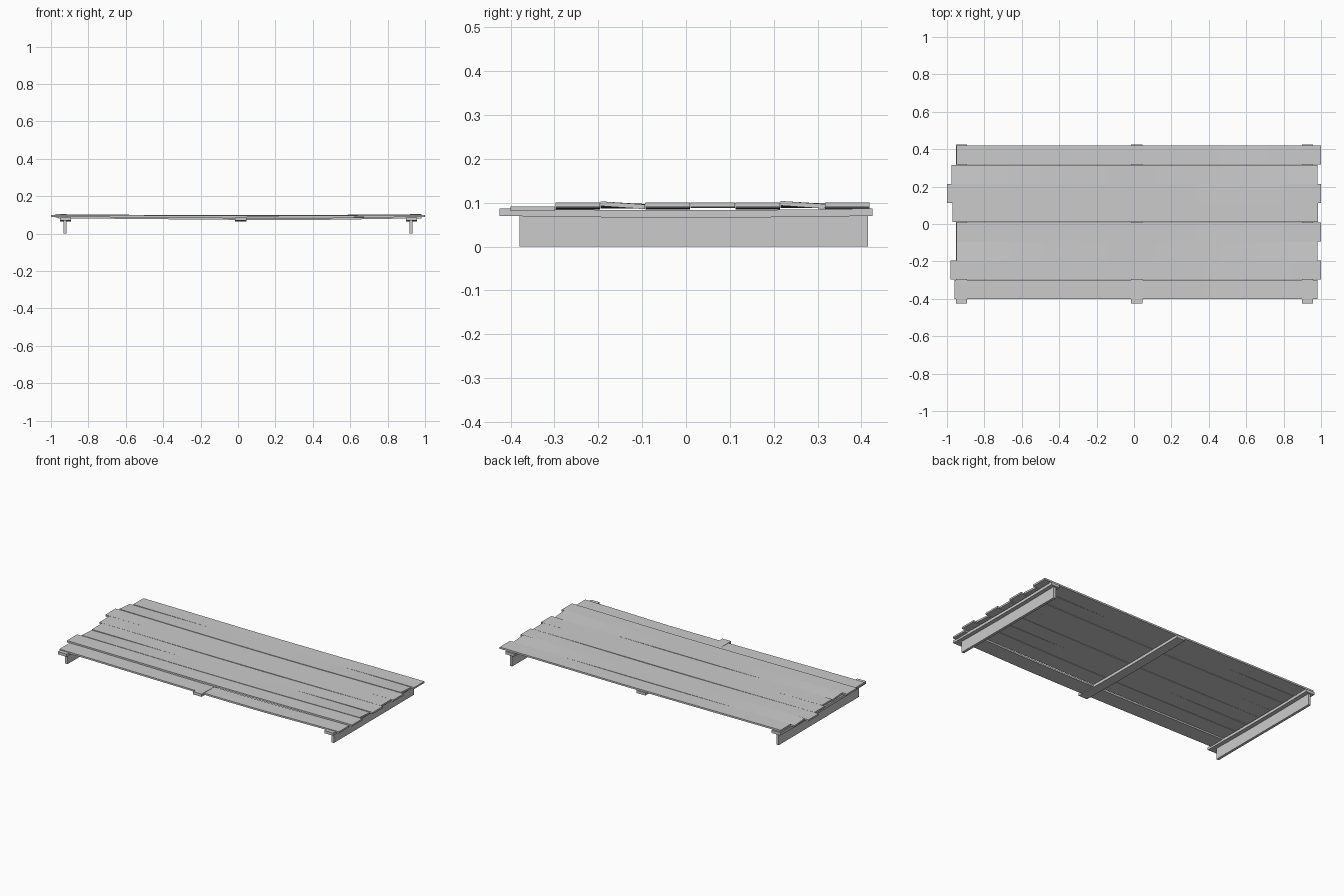
import bpy
import bmesh

cube = bpy.data.objects.get("Cube")
if cube:
    bpy.data.objects.remove(cube, do_unlink=True)

grey = bpy.data.materials.new("plain grey")
grey.use_nodes = True
colour = (0.6, 0.6, 0.6, 1)
grey.diffuse_color = colour
grey.node_tree.nodes["Principled BSDF"].inputs["Base Color"].default_value = colour


def bent_box(name, lo, hi, axis, steps, bend):
    """Box sliced along one axis, each vertex raised by bend(x, y)."""
    bm = bmesh.new()
    bmesh.ops.create_cube(bm, size=1)
    for v in bm.verts:
        for i in range(3):
            v.co[i] = lo[i] if v.co[i] < 0 else hi[i]
    normal = [0, 0, 0]
    normal[axis] = 1
    for s in range(1, steps):
        cut = [0, 0, 0]
        cut[axis] = lo[axis] + (hi[axis] - lo[axis]) * s / steps
        bmesh.ops.bisect_plane(bm, geom=bm.verts[:] + bm.edges[:] + bm.faces[:],
                               plane_co=cut, plane_no=normal)
    for v in bm.verts:
        v.co.z += bend(v.co.x, v.co.y)
    bmesh.ops.recalc_face_normals(bm, faces=bm.faces[:])
    mesh = bpy.data.meshes.new(name)
    bm.to_mesh(mesh)
    bm.free()
    mesh.materials.append(grey)
    obj = bpy.data.objects.new(name, mesh)
    bpy.context.collection.objects.link(obj)
    bpy.context.view_layer.objects.active = obj
    obj.select_set(True)
    bpy.ops.object.shade_smooth_by_angle()
    obj.select_set(False)


# Deck boards, front to back: left end, right end, height, sag, sag centre, tilt
boards = [
    (-0.96, 0.98, 0.081, 0.008, 0.3, 0),
    (-0.98, 1.0, 0.090, 0.005, 0.15, 0),
    (-0.95, 0.98, 0.089, 0.002, 0, -0.07),
    (-0.95, 1.0, 0.090, 0.005, 0.05, 0),
    (-0.97, 0.985, 0.090, 0.002, -0.2, 0),
    (-1.0, 1.0, 0.090, 0.005, 0.05, 0),
    (-0.975, 0.98, 0.090, 0.002, 0, -0.07),
    (-0.95, 1.0, 0.090, 0.004, 0.05, 0),
]
pitch = 0.1025
for n, (x0, x1, z, sag, mid, tilt) in enumerate(boards):
    y0 = -0.40 + n * pitch
    yc = y0 + pitch / 2

    def warp(x, y):
        reach = (x1 - mid) if x > mid else (mid - x0)
        t = (x - mid) / reach
        return -sag * (1 - t * t) ** 2 + tilt * (y - yc) * t * t

    bent_box(f"deck_board_{n + 1}", (x0, y0, z),
             (x1, y0 + pitch - 0.001, z + 0.0105), 0, 16, warp)


def beam_sag(x, y):
    return -0.004 * max(0, 1 - (y / 0.42) ** 2)


# Cross battens under the deck
for name, x in (("right_batten", -0.922), ("middle_batten", 0.015), ("left_batten", 0.927)):
    bent_box(name, (x - 0.03, -0.425, 0.07), (x + 0.03, 0.425, 0.087), 1, 8, beam_sag)

# Upright bearers below the end battens
for name, x in (("right_bearer", -0.926), ("left_bearer", 0.924)):
    bent_box(name, (x - 0.008, -0.38, 0), (x + 0.008, 0.415, 0.07), 1, 1,
             lambda x, y: 0)
